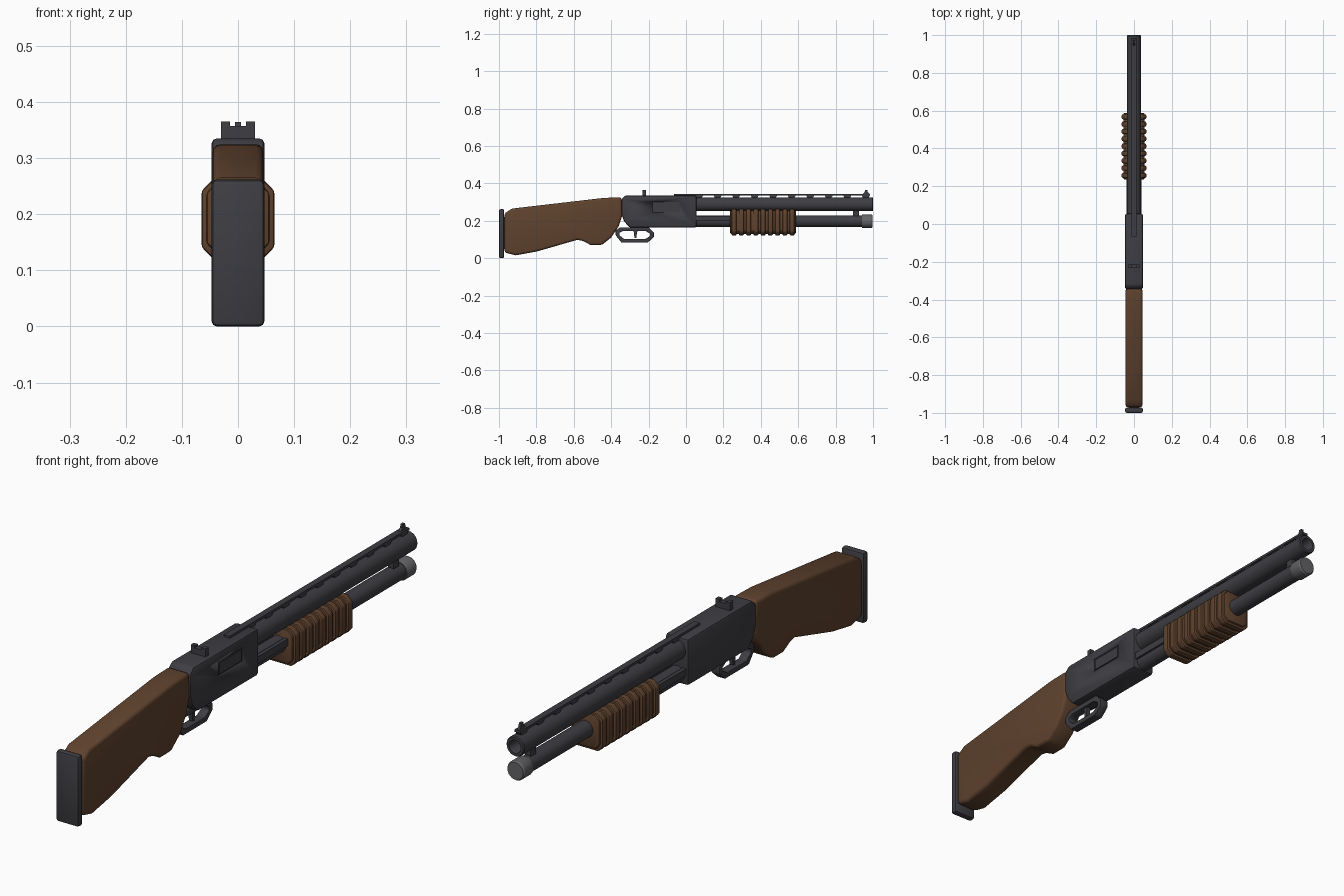
import bpy
import bmesh
import math
from mathutils import Matrix

cube = bpy.data.objects.get("Cube")
if cube:
    bpy.data.objects.remove(cube, do_unlink=True)


def material(name, r, g, b):
    m = bpy.data.materials.new(name)
    m.use_nodes = True
    m.diffuse_color = (r, g, b, 1)
    bsdf = m.node_tree.nodes["Principled BSDF"]
    bsdf.inputs["Base Color"].default_value = (r, g, b, 1)
    bsdf.inputs["Roughness"].default_value = 0.6
    return m


wood = material("brown wood", 0.115, 0.055, 0.027)
steel = material("dark gunmetal", 0.048, 0.048, 0.056)
silver = material("light steel", 0.125, 0.125, 0.135)


def finish(name, bm, mat, bevel=0, segments=2):
    """Turn a bmesh into a shaded, optionally bevelled object."""
    bmesh.ops.recalc_face_normals(bm, faces=bm.faces)
    mesh = bpy.data.meshes.new(name)
    bm.to_mesh(mesh)
    bm.free()
    mesh.materials.append(mat)
    ob = bpy.data.objects.new(name, mesh)
    bpy.context.collection.objects.link(ob)
    bpy.ops.object.select_all(action="DESELECT")
    ob.select_set(True)
    bpy.context.view_layer.objects.active = ob
    if bevel:
        mod = ob.modifiers.new("Bevel", "BEVEL")
        mod.width = bevel
        mod.segments = segments
        mod.limit_method = "ANGLE"
        mod.angle_limit = math.radians(29)
        bpy.ops.object.modifier_apply(modifier=mod.name)
    bpy.ops.object.shade_smooth_by_angle(angle=math.radians(32))
    return ob


def prism(name, mat, points, lo, hi, axis="x", bevel=0, segments=2):
    """Extrude a (y, z) outline along x, or an (x, z) outline along y."""
    bm = bmesh.new()
    place = (lambda a, b, t: (t, a, b)) if axis == "x" else (lambda a, b, t: (a, t, b))
    low = [bm.verts.new(place(a, b, lo)) for a, b in points]
    high = [bm.verts.new(place(a, b, hi)) for a, b in points]
    bm.faces.new(low)
    bm.faces.new(high)
    for i in range(len(points)):
        bm.faces.new((low[i - 1], low[i], high[i], high[i - 1]))
    return finish(name, bm, mat, bevel, segments)


def box(name, mat, x, y, z, bevel=0):
    outline = [(y[0], z[0]), (y[1], z[0]), (y[1], z[1]), (y[0], z[1])]
    return prism(name, mat, outline, x[0], x[1], bevel=bevel)


def lathe(name, mat, z, profile, sides=24):
    """Revolve (radius, y) points around a lengthwise axis at height z."""
    bm = bmesh.new()
    verts = [bm.verts.new((r, y, 0)) for r, y in profile]
    edges = [bm.edges.new(pair) for pair in zip(verts, verts[1:])]
    bmesh.ops.spin(bm, geom=verts + edges, cent=(0, 0, 0), axis=(0, 1, 0),
                   angle=math.tau, steps=sides)
    bmesh.ops.remove_doubles(bm, verts=bm.verts, dist=0.0002)
    bmesh.ops.transform(bm, matrix=Matrix.Translation((0, 0, z)), verts=bm.verts)
    return finish(name, bm, mat)


# Shoulder stock and butt pad
stock = [(-0.97, 0.03), (-0.91, 0.015), (-0.80, 0.035), (-0.58, 0.098),
         (-0.55, 0.092), (-0.51, 0.07), (-0.45, 0.07), (-0.40, 0.11),
         (-0.36, 0.17), (-0.34, 0.23), (-0.345, 0.325), (-0.44, 0.322),
         (-0.93, 0.265), (-0.97, 0.24)]
prism("stock", wood, stock, -0.045, 0.045, bevel=0.013, segments=3)
box("butt_pad", steel, (-0.047, 0.047), (-1, -0.972), (0, 0.262), bevel=0.009)
box("butt_pad_spacer", steel, (-0.03, 0.03), (-0.98, -0.96), (0.05, 0.22))

# Receiver with a recessed port on its left side
receiver = [(-0.30, 0.163), (0.055, 0.163), (0.055, 0.335), (-0.325, 0.335),
            (-0.345, 0.315), (-0.345, 0.235), (-0.33, 0.195)]
body = prism("receiver", steel, receiver, -0.047, 0.047, bevel=0.009)
cutter = box("port_cutter", steel, (0.04, 0.06), (-0.18, -0.035), (0.245, 0.30))
cutter.hide_render = True
bpy.context.view_layer.objects.active = body
cut = body.modifiers.new("Port", "BOOLEAN")
cut.object = cutter
cut.solver = "EXACT"
bpy.ops.object.modifier_apply(modifier=cut.name)
bpy.data.objects.remove(cutter, do_unlink=True)
box("port_cover", steel, (0.036, 0.044), (-0.172, -0.043), (0.252, 0.293))

# Barrel with open bore, and ventilated rib
lathe("barrel", steel, 0.288, [(0, 0.04), (0.037, 0.04), (0.037, 0.996), (0.034, 1),
                               (0.024, 1), (0.022, 0.996), (0.022, 0.9), (0, 0.9)])
box("rib", steel, (-0.012, 0.012), (-0.065, 0.985), (0.334, 0.343))
for i in range(10):
    y = 0.07 + i * 0.099
    post = [(y - 0.022, 0.336), (y - 0.012, 0.318), (y + 0.012, 0.318), (y + 0.022, 0.336)]
    prism(f"rib_post_{i + 1}", steel, post, -0.01, 0.01)

# Magazine tube, end cap and barrel bracket
lathe("magazine_tube", steel, 0.197, [(0, 0.04), (0.031, 0.04), (0.031, 0.95), (0, 0.95)])
lathe("magazine_cap", silver, 0.197, [(0, 0.94), (0.034, 0.94), (0.036, 0.944),
                                      (0.036, 0.992), (0.032, 0.998), (0, 0.998)])
box("barrel_bracket", steel, (-0.012, 0.012), (0.892, 0.925), (0.21, 0.27), bevel=0.003)

# Action bars between receiver and fore-end
for side, x in (("left", 0.032), ("right", -0.032)):
    box(f"{side}_action_bar", steel, (x - 0.007, x + 0.007), (0.04, 0.26), (0.2, 0.226))


# Ribbed sliding fore-end
def octagon(half_width, low, high, corner):
    right = [(half_width - corner, low), (half_width, low + corner),
             (half_width, high - corner), (half_width - corner, high)]
    return right + [(-x, z) for x, z in reversed(right)]


prism("fore_end", wood, octagon(0.056, 0.13, 0.256, 0.018), 0.236, 0.588, "y", bevel=0.006)
for i in range(9):
    y = 0.257 + i * 0.0388
    prism(f"fore_end_ridge_{i + 1}", wood, octagon(0.065, 0.121, 0.262, 0.02),
          y - 0.013, y + 0.013, "y", bevel=0.006)

# Trigger guard as an eight-sided loop
outer = [(-0.376, 0.122), (-0.345, 0.083), (-0.205, 0.083), (-0.172, 0.112),
         (-0.172, 0.138), (-0.2, 0.165), (-0.352, 0.165), (-0.376, 0.148)]
inner = [(-0.274 + (y + 0.274) * 0.8, 0.123 + (z - 0.123) * 0.52) for y, z in outer]
bm = bmesh.new()
loops = [[bm.verts.new((x, y, z)) for y, z in pts]
         for x, pts in ((-0.017, outer), (0.017, outer), (0.017, inner), (-0.017, inner))]
for a in range(4):
    for i in range(len(outer)):
        p, q = loops[a - 1], loops[a]
        bm.faces.new((p[i - 1], p[i], q[i], q[i - 1]))
finish("trigger_guard", bm, steel, bevel=0.003)

# Trigger
trigger = [(-0.288, 0.165), (-0.278, 0.135), (-0.276, 0.108), (-0.266, 0.108),
           (-0.262, 0.135), (-0.255, 0.165)]
prism("trigger", steel, trigger, -0.008, 0.008)

# Sights
notch = [(0.03, 0.33), (0.03, 0.365), (0.014, 0.365), (0.014, 0.357)]
rear = notch + [(-x, z) for x, z in reversed(notch)]
prism("rear_sight", steel, rear, -0.233, -0.215, "y")
blade = [(0.94, 0.34), (0.985, 0.34), (0.972, 0.352), (0.97, 0.364), (0.957, 0.364), (0.955, 0.352)]
prism("front_sight", steel, blade, -0.005, 0.005)
